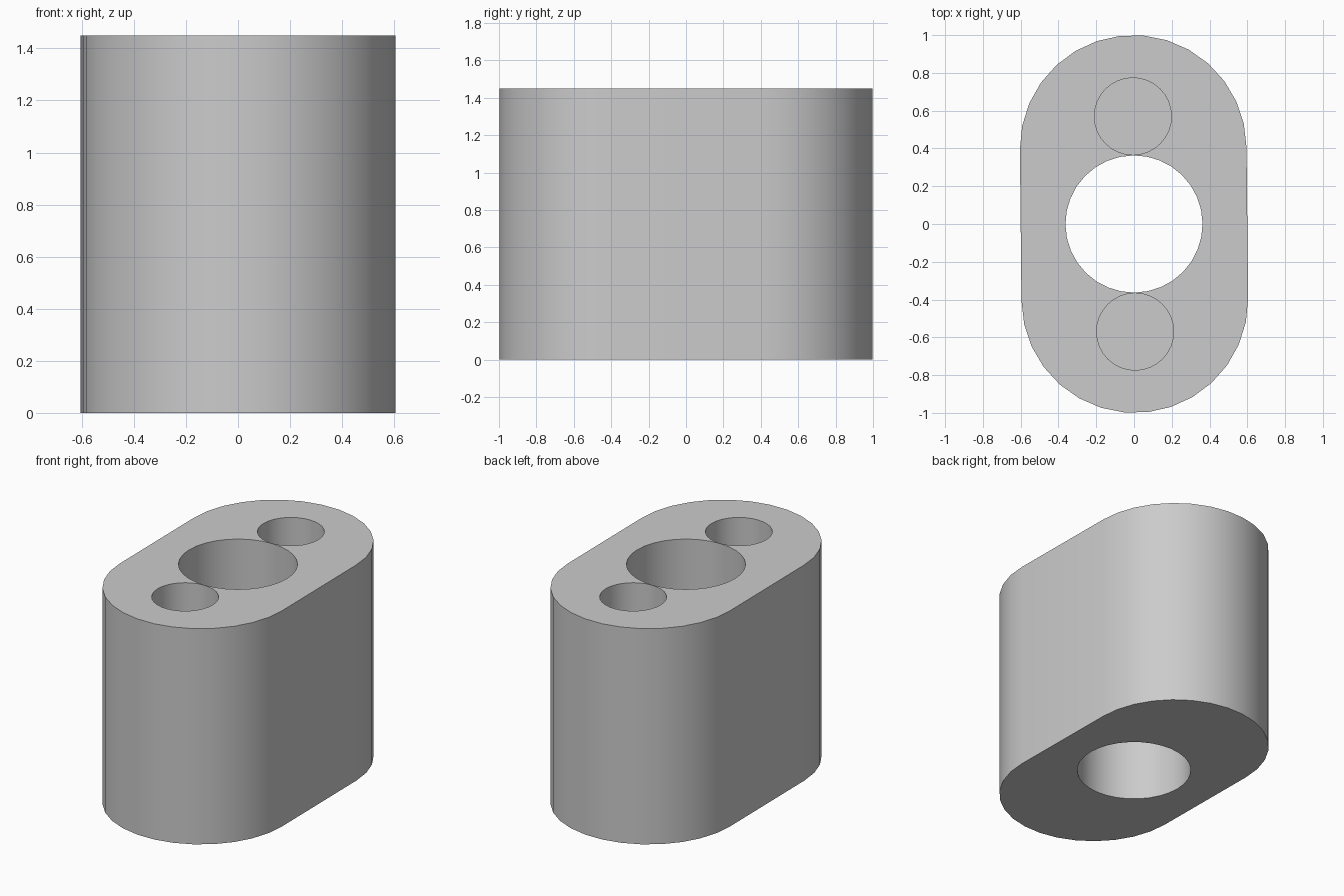
import bpy
import bmesh
from math import radians, pi, cos, sin
from mathutils import Matrix

HEIGHT = 1.45
END_RADIUS, END_OFFSET = 0.6, 0.4
SEGMENTS = 15
TILT = Matrix.Rotation(radians(0.6), 4, 'Z')

cube = bpy.data.objects.get("Cube")
if cube:
    bpy.data.objects.remove(cube, do_unlink=True)

grey = bpy.data.materials.new("plain_grey")
grey.use_nodes = True
colour = (0.6, 0.6, 0.6, 1)
grey.diffuse_color = colour
grey.node_tree.nodes["Principled BSDF"].inputs["Base Color"].default_value = colour


def add_object(name, bm):
    mesh = bpy.data.meshes.new(name)
    bm.to_mesh(mesh)
    bm.free()
    obj = bpy.data.objects.new(name, mesh)
    mesh.materials.append(grey)
    bpy.context.collection.objects.link(obj)
    return obj


def extruded_block():
    # Stadium outline: two half circles joined by straight sides
    bm = bmesh.new()
    outline = []
    for side in (0, 1):
        centre_y = END_OFFSET * (1 - 2 * side)
        for i in range(SEGMENTS + 1):
            a = pi * (side + i / SEGMENTS)
            outline.append(bm.verts.new((END_RADIUS * cos(a),
                                         centre_y + END_RADIUS * sin(a), 0)))
    base = bm.faces.new(outline)
    top = bmesh.ops.extrude_face_region(bm, geom=[base])["geom"]
    bmesh.ops.translate(bm, vec=(0, 0, HEIGHT),
                        verts=[v for v in top if isinstance(v, bmesh.types.BMVert)])
    bmesh.ops.recalc_face_normals(bm, faces=bm.faces)
    bmesh.ops.transform(bm, matrix=TILT, verts=bm.verts)
    return add_object("block", bm)


def drill(obj, y, radius, bottom):
    # Cut a vertical round hole from above down to the given height
    top = HEIGHT + 0.2
    bm = bmesh.new()
    bmesh.ops.create_cone(bm, cap_ends=True, segments=32, radius1=radius,
                          radius2=radius, depth=top - bottom,
                          matrix=TILT @ Matrix.Translation((0, y, (top + bottom) / 2)))
    cutter = add_object("hole_cutter", bm)
    cutter.hide_render = True
    mod = obj.modifiers.new("hole", 'BOOLEAN')
    mod.operation = 'DIFFERENCE'
    mod.solver = 'EXACT'
    mod.object = cutter
    bpy.context.view_layer.objects.active = obj
    bpy.ops.object.modifier_apply(modifier=mod.name)
    bpy.data.objects.remove(cutter, do_unlink=True)


# Block with a central through hole and two blind holes
block = extruded_block()
drill(block, 0, 0.363, -0.2)
for y in (-0.57, 0.57):
    drill(block, y, 0.204, 0.5)

# Smooth walls, sharp rims
bpy.ops.object.select_all(action='DESELECT')
block.select_set(True)
bpy.context.view_layer.objects.active = block
bpy.ops.object.shade_smooth_by_angle(angle=radians(30))
